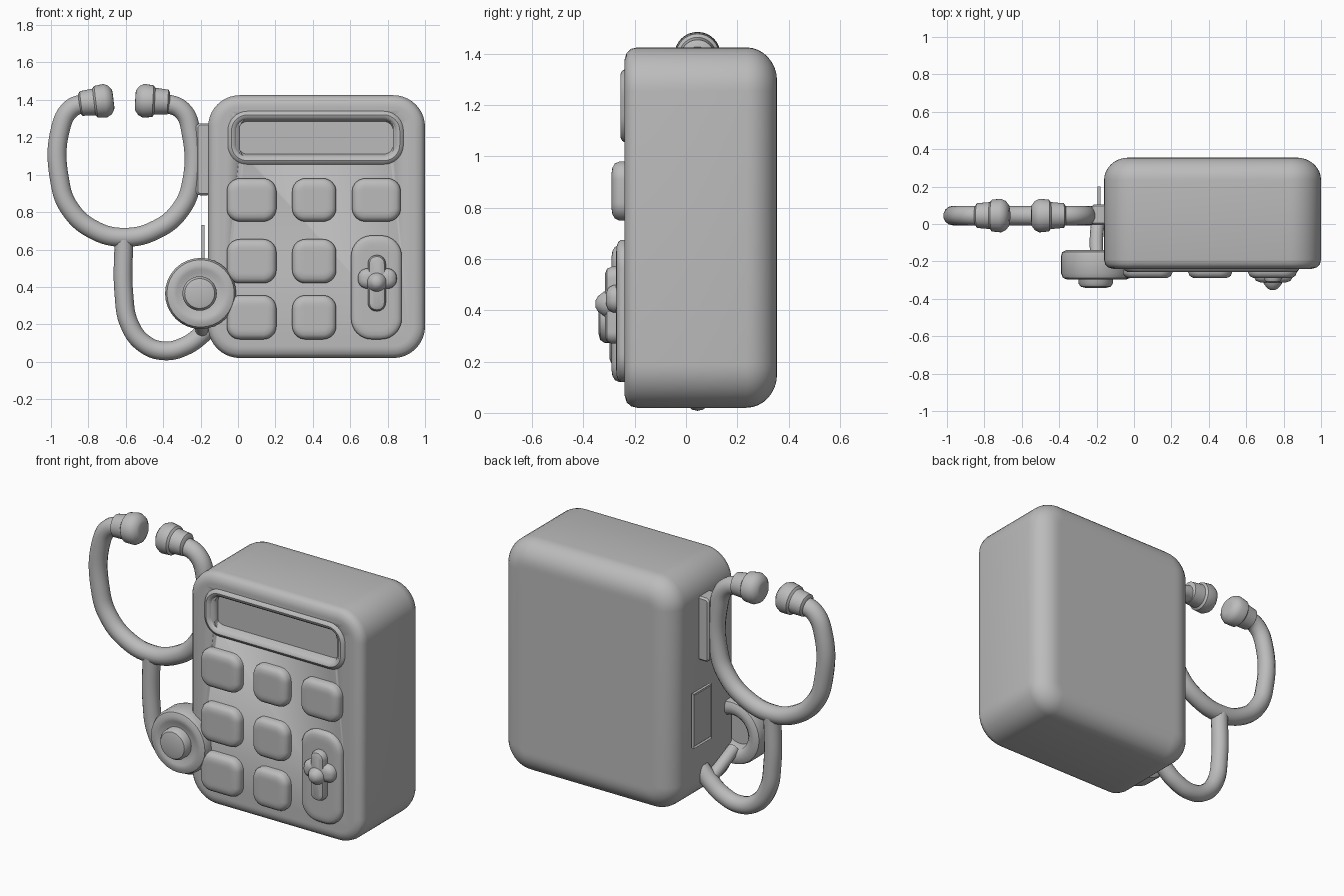
import bpy, bmesh, math
from mathutils import Vector

cube = bpy.data.objects.get("Cube")
if cube:
    bpy.data.objects.remove(cube, do_unlink=True)

grey = bpy.data.materials.new("plain grey")
grey.use_nodes = True
colour = (0.5, 0.5, 0.5, 1)
grey.diffuse_color = colour
grey.node_tree.nodes["Principled BSDF"].inputs["Base Color"].default_value = colour


def select_only(obj):
    bpy.ops.object.select_all(action="DESELECT")
    obj.select_set(True)
    bpy.context.view_layer.objects.active = obj


def smooth(obj, angle=40):
    select_only(obj)
    bpy.ops.object.shade_smooth_by_angle(angle=math.radians(angle))


def outline(x0, x1, z0, z1, r, inset, seg):
    """Rounded rectangle in the xz plane."""
    x0, x1, z0, z1 = x0 + inset, x1 - inset, z0 + inset, z1 - inset
    r = max(r - inset, 0.012)
    corners = [(x1 - r, z1 - r), (x0 + r, z1 - r), (x0 + r, z0 + r), (x1 - r, z0 + r)]
    for k, (cx, cz) in enumerate(corners):
        for i in range(seg + 1):
            a = math.pi / 2 * (k + i / seg)
            yield cx + r * math.cos(a), cz + r * math.sin(a)


def slab(name, box, r, stations, caps=True, seg=8):
    """Loft a rounded rectangle through (y, inset) stations."""
    bm = bmesh.new()
    loops = [[bm.verts.new((x, y, z)) for x, z in outline(*box, r, inset, seg)]
             for y, inset in stations]
    for a, b in zip(loops, loops[1:]):
        for i in range(len(a)):
            j = (i + 1) % len(a)
            bm.faces.new((a[i], a[j], b[j], b[i]))
    if caps:
        bm.faces.new(loops[0])
        bm.faces.new(loops[-1])
    bmesh.ops.remove_doubles(bm, verts=bm.verts, dist=1e-5)
    bmesh.ops.recalc_face_normals(bm, faces=bm.faces)
    mesh = bpy.data.meshes.new(name)
    bm.to_mesh(mesh)
    bm.free()
    mesh.materials.append(grey)
    obj = bpy.data.objects.new(name, mesh)
    bpy.context.collection.objects.link(obj)
    smooth(obj)
    return obj


def disc(name, cx, cz, r, stations):
    return slab(name, (cx - r, cx + r, cz - r, cz + r), r, stations)


def tube(name, points, radius):
    curve = bpy.data.curves.new(name, "CURVE")
    curve.dimensions = "3D"
    curve.bevel_depth = radius
    curve.bevel_resolution = 5
    curve.resolution_u = 8
    curve.use_fill_caps = True
    spline = curve.splines.new("BEZIER")
    spline.bezier_points.add(len(points) - 1)
    for bp, p in zip(spline.bezier_points, points):
        bp.co = p
        bp.handle_left_type = bp.handle_right_type = "AUTO"
    curve.materials.append(grey)
    obj = bpy.data.objects.new(name, curve)
    bpy.context.collection.objects.link(obj)
    select_only(obj)
    bpy.ops.object.convert(target="MESH")
    smooth(bpy.context.object, 50)


def pillow(front, depth, back=-0.2):
    """Stations of a soft raised key."""
    return [(back, 0), (front + depth * 0.6, 0), (front + depth * 0.25, 0.008),
            (front + depth * 0.06, 0.024), (front, 0.045), (front, 0.06)]


# Body: tight front edge, broad rounded back edge
FRONT = -0.24
back = [(0.235 + 0.12 * math.sin(a), 0.13 * (1 - math.cos(a)))
        for a in (math.pi / 16 * i for i in range(9))]
body = slab("body", (-0.16, 1.0, 0.02, 1.425), 0.17,
            [(FRONT, 0.065), (FRONT, 0.05), (FRONT + 0.008, 0.022),
             (FRONT + 0.025, 0.006), (FRONT + 0.05, 0)] + back + [(0.355, 0.15)], seg=10)

# Display: recess cut into the body, raised rim around it
cutter = slab("display_cutter", (0.01, 0.83, 1.085, 1.305), 0.06, [(-0.4, 0), (-0.205, 0)])
cutter.hide_render = True
cutter.hide_set(True)
recess = body.modifiers.new("display_recess", "BOOLEAN")
recess.operation = "DIFFERENCE"
recess.object = cutter
recess.solver = "EXACT"
slab("display_rim", (-0.06, 0.89, 1.05, 1.345), 0.11,
     [(FRONT + 0.01, 0), (FRONT - 0.008, 0.01), (FRONT - 0.016, 0.025),
      (FRONT - 0.012, 0.04), (FRONT + 0.005, 0.052), (FRONT + 0.04, 0.062)], caps=False)

# Keys: three columns, with a tall key at the lower right
columns = [(-0.06, 0.205), (0.29, 0.525), (0.61, 0.87)]
rows = [(0.75, 0.98), (0.42, 0.655), (0.12, 0.355)]
for r, (z0, z1) in enumerate(rows):
    for c, (x0, x1) in enumerate(columns):
        if c < 2 or r == 0:
            slab(f"key_row{r + 1}_column{c + 1}", (x0, x1, z0, z1), 0.07,
                 pillow(-0.29, 0.05))
slab("tall_key", (0.605, 0.875, 0.12, 0.675), 0.11, pillow(-0.272, 0.032))

# Raised cross on the tall key
slab("cross_stem", (0.695, 0.79, 0.27, 0.57), 0.045,
     [(-0.25, 0), (-0.29, 0), (-0.308, 0.008), (-0.315, 0.025)])
slab("cross_bar", (0.64, 0.85, 0.39, 0.5), 0.05,
     [(-0.25, 0), (-0.285, 0.002), (-0.303, 0.012), (-0.312, 0.035)])
disc("cross_boss", 0.742, 0.425, 0.06,
     [(-0.28, 0), (-0.32, 0.012), (-0.343, 0.03), (-0.352, 0.045)])

# Stethoscope headset, left open at the top
TY = 0.045
yoke = [(-0.8, 1.385), (-0.89, 1.355), (-0.948, 1.25), (-0.95, 0.95), (-0.9, 0.82),
        (-0.78, 0.71), (-0.61, 0.665), (-0.43, 0.71), (-0.31, 0.81), (-0.25, 0.95),
        (-0.25, 1.22), (-0.3, 1.345), (-0.43, 1.39)]
tube("headset_tube", [(x, TY, z) for x, z in yoke], 0.052)

# Ear tips, built along y then turned to follow the tube ends
tip = [(-0.09, 0.04), (-0.08, 0.024), (-0.01, 0.018), (0.0, 0.005), (0.05, 0),
       (0.075, 0.012), (0.092, 0.035), (0.095, 0.05)]
for name, place, way in (("right_ear_tip", (-0.76, TY, 1.39), (1, 0, 0.12)),
                         ("left_ear_tip", (-0.455, TY, 1.393), (-1, 0, 0.05))):
    ear = disc(name, 0, 0, 0.09, tip)
    ear.location = place
    ear.rotation_euler = Vector(way).to_track_quat("Y", "Z").to_euler()

# Lower tube sweeping round to the body
lower = [(-0.61, 0.67), (-0.61, 0.36), (-0.58, 0.2), (-0.5, 0.095), (-0.39, 0.058),
         (-0.28, 0.085), (-0.2, 0.14), (-0.13, 0.21)]
tube("lower_tube", [(x, TY, z) for x, z in lower], 0.05)
tube("chest_piece_stem", [(-0.19, 0.03, 0.16), (-0.2, -0.06, 0.21), (-0.2, -0.17, 0.26)], 0.036)

# Chest piece: thick disc hollowed at the back, with a front knob
disc("chest_piece", -0.2, 0.365, 0.19,
     [(-0.23, 0.095), (-0.16, 0.085), (-0.142, 0.065), (-0.138, 0.03), (-0.15, 0.006),
      (-0.17, 0), (-0.265, 0), (-0.288, 0.01), (-0.298, 0.035), (-0.296, 0.06),
      (-0.285, 0.08), (-0.285, 0.11)])
disc("chest_piece_knob", -0.205, 0.365, 0.092,
     [(-0.27, 0), (-0.318, 0), (-0.335, 0.012), (-0.342, 0.04)])

# Clip and thin side plate that join the headset to the body
slab("clip", (-0.225, -0.14, 0.89, 1.275), 0.025, [(-0.005, 0.01), (0.005, 0), (0.095, 0), (0.105, 0.01)])
slab("side_plate", (-0.19, -0.183, 0.4, 0.73), 0.003, [(0.03, 0), (0.2, 0)], seg=1)
